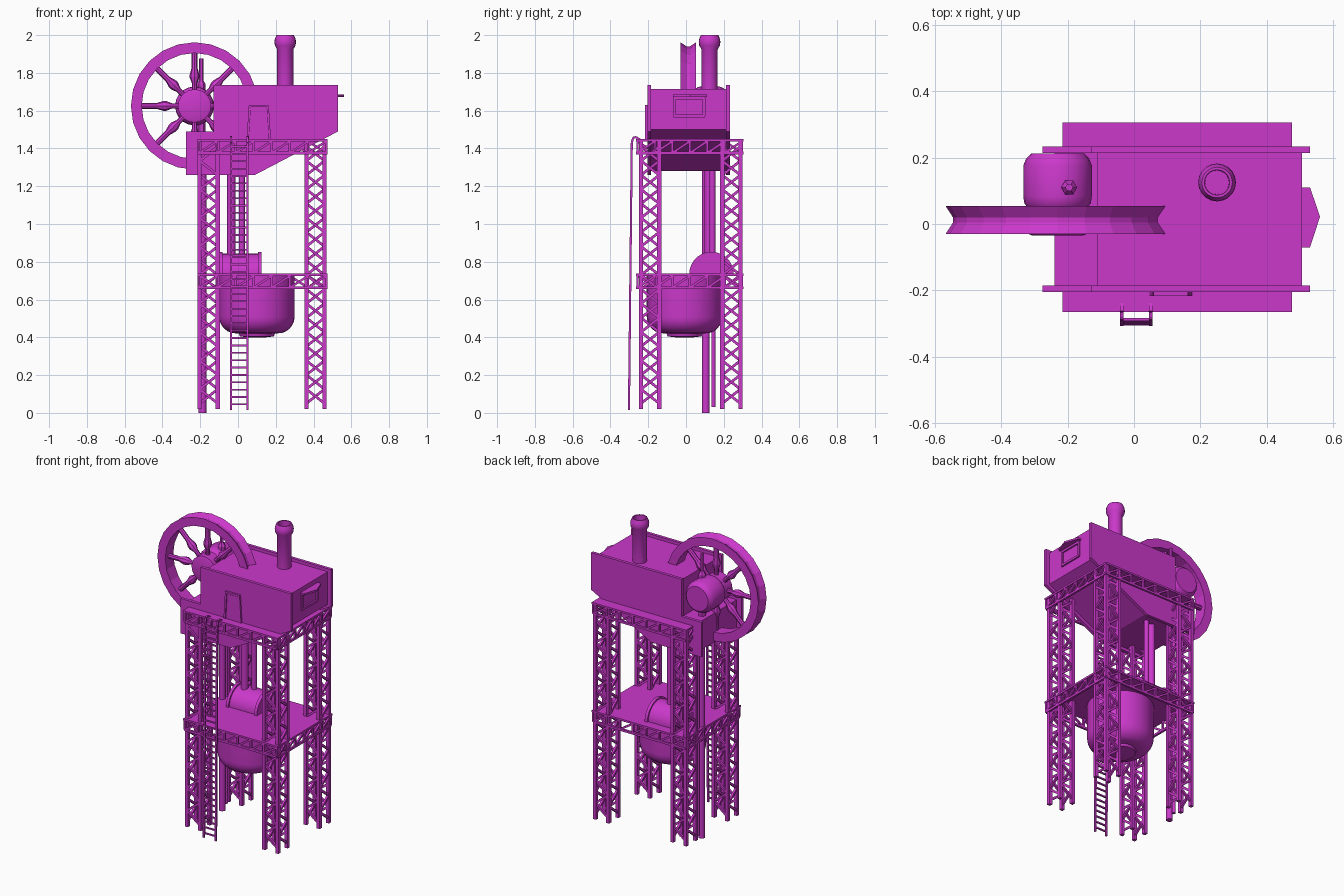
import bpy, bmesh
from math import pi, sin, cos, radians
from mathutils import Vector, Matrix

if "Cube" in bpy.data.objects:
    bpy.data.objects.remove(bpy.data.objects["Cube"])

mat = bpy.data.materials.new("purple")
mat.diffuse_color = (0.6, 0.04, 0.6, 1)
mat.use_nodes = True
mat.node_tree.nodes["Principled BSDF"].inputs["Base Color"].default_value = mat.diffuse_color


def finish(name, bm, smooth=False):
    bmesh.ops.recalc_face_normals(bm, faces=bm.faces)
    me = bpy.data.meshes.new(name)
    bm.to_mesh(me)
    bm.free()
    if smooth:
        me.shade_smooth()
        me.set_sharp_from_angle(angle=radians(35))
    me.materials.append(mat)
    ob = bpy.data.objects.new(name, me)
    bpy.context.collection.objects.link(ob)
    return ob


def beam(bm, p, q, w, d=None):
    p, q = Vector(p), Vector(q)
    v = q - p
    m = (Matrix.Translation((p + q) / 2) @ v.to_track_quat('Z', 'Y').to_matrix().to_4x4()
         @ Matrix.Diagonal((w, d or w, v.length, 1)))
    bmesh.ops.create_cube(bm, size=1, matrix=m)


def box(bm, lo, hi):
    lo, hi = Vector(lo), Vector(hi)
    bmesh.ops.create_cube(bm, size=1, matrix=Matrix.Translation((lo + hi) / 2)
                          @ Matrix.Diagonal((*(hi - lo), 1)))


def revolve(bm, profile, n, m, closed=False):
    # profile of (radius, height) turned about local z, placed with matrix m
    rings = [[bm.verts.new(m @ Vector((r * cos(2 * pi * i / n), r * sin(2 * pi * i / n), h)))
              for i in range(n)] for r, h in profile]
    pairs = list(zip(rings, rings[1:]))
    if closed:
        pairs.append((rings[-1], rings[0]))
    else:
        bm.faces.new(rings[0])
        bm.faces.new(rings[-1])
    for a, b in pairs:
        for i in range(n):
            j = (i + 1) % n
            bm.faces.new((a[i], a[j], b[j], b[i]))


def prism(bm, pts, offset):
    # flat outline pushed along an offset vector
    off = Vector(offset)
    a = [bm.verts.new(p) for p in pts]
    b = [bm.verts.new(Vector(p) + off) for p in pts]
    bm.faces.new(a)
    bm.faces.new(b)
    for i in range(len(a)):
        j = (i + 1) % len(a)
        bm.faces.new((a[i], a[j], b[j], b[i]))


def at(x, y, z=0):
    return Matrix.Translation((x, y, z))


# Four lattice legs: corner posts with zigzag bracing on each face
Z0, Z1, N = 0.02, 1.44, 18
for name, cx, cy in (("front_left", -.155, -.19), ("front_right", .41, -.19),
                     ("back_left", -.155, .24), ("back_right", .41, .24)):
    bm = bmesh.new()
    h = .048
    corners = [(cx - h, cy - h), (cx + h, cy - h), (cx + h, cy + h), (cx - h, cy + h)]
    step = (Z1 - Z0 - .06) / N
    for f in range(4):
        a, b = corners[f], corners[(f + 1) % 4]
        beam(bm, (*a, Z0), (*a, Z1), .022)
        for k in range(N):
            s, e = (a, b) if k % 2 else (b, a)
            z = Z0 + .03 + k * step
            beam(bm, (*s, z), (*e, z + step), .014)
    finish(name + "_leg", bm)

# Two decks with truss girders around the edge
X0, X1, Y0, Y1 = -.215, .475, -.265, .305
for name, zt in (("upper_deck", 1.45), ("middle_deck", .737)):
    bm = bmesh.new()
    box(bm, (X0, Y0, zt - .012), (X1, Y1, zt))
    lo, hi = zt - .074, zt - .012
    c = [(X0 + .008, Y0 + .008), (X1 - .008, Y0 + .008), (X1 - .008, Y1 - .008), (X0 + .008, Y1 - .008)]
    for f in range(4):
        a, b = Vector(c[f]), Vector(c[(f + 1) % 4])
        beam(bm, (*a, lo), (*b, lo), .014)
        n = 7 if f % 2 == 0 else 6
        for k in range(n):
            p, q = a.lerp(b, k / n), a.lerp(b, (k + 1) / n)
            beam(bm, (*p, lo), (*p, hi), .012)
            beam(bm, (*p, lo), (*q, hi), .012)
    finish(name, bm)

# Engine house: inner body between two taller side plates
outline = [(-.275, 1.26), (.09, 1.26), (.53, 1.49), (.53, 1.735), (-.13, 1.735), (-.13, 1.49), (-.275, 1.49)]
inner = [(-.24, 1.28), (.08, 1.28), (.505, 1.50), (.505, 1.715), (-.11, 1.715), (-.11, 1.47), (-.24, 1.47)]
bm = bmesh.new()
prism(bm, [(x, -.19, z) for x, z in inner], (0, .41, 0))
finish("house_body", bm)
for name, y in (("house_front_plate", -.205), ("house_back_plate", .213)):
    bm = bmesh.new()
    prism(bm, [(x, y, z) for x, z in outline], (0, .02, 0))
    finish(name, bm)

# Door with raised frame
bm = bmesh.new()
prism(bm, [(.06, -.212, 1.45), (.16, -.212, 1.45), (.15, -.212, 1.615), (.07, -.212, 1.615)], (0, .012, 0))
for p, q in (((.052, 1.45), (.063, 1.625)), ((.168, 1.45), (.157, 1.625)), ((.058, 1.625), (.162, 1.625))):
    beam(bm, (p[0], -.211, p[1]), (q[0], -.211, q[1]), .012)
finish("door", bm)

# End window with pointed canopy
bm = bmesh.new()
for z in (1.572, 1.665):
    beam(bm, (.508, -.065, z), (.508, .1, z), .014)
for y in (-.06, .095):
    beam(bm, (.508, y, 1.572), (.508, y, 1.67), .014)
finish("window_frame", bm)
bm = bmesh.new()
prism(bm, [(.5, -.07, 1.673), (.53, -.07, 1.673), (.56, .022, 1.673), (.53, .11, 1.673), (.5, .11, 1.673)],
      (0, 0, .012))
finish("window_canopy", bm)

# Chimney with bulged, hollow top
bm = bmesh.new()
revolve(bm, [(.043, 1.70), (.043, 1.925), (.055, 1.945), (.057, 1.965), (.055, 1.98), (.046, 2.0),
             (.038, 2.0), (.036, 1.90)], 20, at(.25, .125))
finish("chimney", bm, True)

# Big grooved wheel turning about the y axis
C = at(-.23, .012, 1.625) @ Matrix.Rotation(-pi / 2, 4, 'X')
bm = bmesh.new()
revolve(bm, [(.337, -.042), (.315, -.008), (.315, .008), (.337, .042), (.28, .042), (.28, -.042)], 24, C, True)
finish("wheel_rim", bm)
bm = bmesh.new()
for k in range(8):
    m = C @ Matrix.Rotation(k * pi / 4, 4, 'Z') @ Matrix.Rotation(pi / 2, 4, 'Y')
    revolve(bm, [(.014, .07), (.014, .12), (.026, .15), (.026, .165), (.016, .2), (.016, .29)], 8, m)
finish("wheel_spokes", bm, True)
bm = bmesh.new()
revolve(bm, [(.075, -.047), (.088, -.042), (.088, .035), (.1, .05), (.103, .07), (.103, .165),
             (.095, .185), (.08, .2)], 20, C)
finish("wheel_hub", bm, True)

# Oil rod and nut over the hub
bm = bmesh.new()
revolve(bm, [(.024, 1.47), (.024, 1.74), (.012, 1.76), (.012, 1.875)], 6, at(-.195, .11))
finish("hub_rod", bm)

# Round-bottomed tank under the middle deck
bm = bmesh.new()
dome = [(.2 - .09 + .09 * cos(a), .51 - .09 * sin(a)) for a in [i * pi / 12 for i in range(6)]]
revolve(bm, [(.2, .73)] + dome + [(.095, .42), (.09, .405), (.03, .398)], 28, at(.1, -.008))
finish("tank", bm, True)

# Half drum lying on the middle deck, flanged at both ends
bm = bmesh.new()
m = at(-.1, .135, .735) @ Matrix.Rotation(pi / 2, 4, 'Y')
revolve(bm, [(.118, 0), (.118, .018), (.108, .018), (.108, .205), (.118, .205), (.118, .225)], 28, m)
bmesh.ops.bisect_plane(bm, geom=bm.verts[:] + bm.edges[:] + bm.faces[:], plane_co=(0, 0, .73),
                       plane_no=(0, 0, -1), clear_outer=True)
finish("deck_drum", bm, True)

# Vertical pipes
for name, x, y, r, z0, z1 in (("main_pipe", -.188, .105, .02, 0, 1.29), ("thin_pipe", -.188, .145, .011, .03, 1.29),
                              ("drum_pipe", -.035, .12, .022, .8, 1.3), ("drum_side_pipe", .02, .14, .016, .8, 1.3)):
    bm = bmesh.new()
    revolve(bm, [(r, z0), (r, z1)], 12, at(x, y))
    finish(name, bm, True)

# Ladder with rails hooked over the upper deck
bm = bmesh.new()
path = [(-.302, .015), (-.287, 1.43), (-.28, 1.457), (-.265, 1.46), (-.24, 1.445)]
for x in (-.037, .05):
    for p, q in zip(path, path[1:]):
        beam(bm, (x, *p), (x, *q), .011)
for k in range(36):
    z = .045 + k * .039
    y = -.302 + .0106 * z
    beam(bm, (-.037, y, z), (.05, y, z), .009)
finish("ladder", bm)
